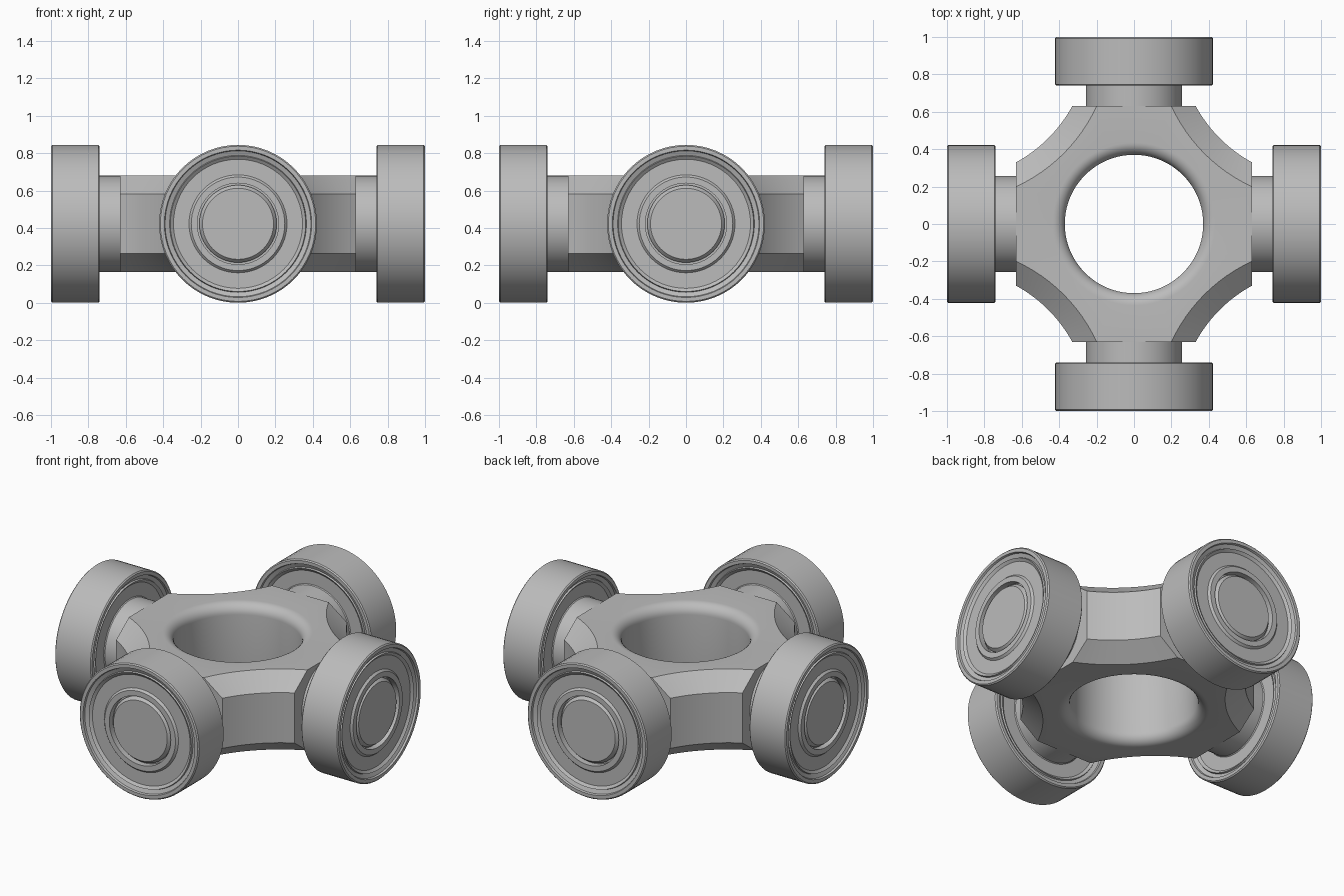
import bpy, bmesh
from math import sin, cos, pi, atan2, sqrt, asin

if "Cube" in bpy.data.objects:
    bpy.data.objects.remove(bpy.data.objects["Cube"])

MID = 0.422       # height of the axes
END = 0.63        # distance of the flat body ends
SEG = 64

steel = bpy.data.materials.new("grey steel")
steel.use_nodes = True
GREY = (0.5, 0.5, 0.5, 1)
steel.diffuse_color = GREY
steel.node_tree.nodes["Principled BSDF"].inputs["Base Color"].default_value = GREY


def loft(name, rings, closed=False):
    """Skin a list of equal-length vertex rings; cap the ends or close the loop."""
    bm = bmesh.new()
    loops = [[bm.verts.new(p) for p in ring] for ring in rings]
    pairs = list(zip(loops, loops[1:]))
    if closed:
        pairs.append((loops[-1], loops[0]))
    else:
        bm.faces.new(loops[0])
        bm.faces.new(loops[-1])
    for a, b in pairs:
        for i in range(len(a)):
            j = (i + 1) % len(a)
            bm.faces.new((a[i], a[j], b[j], b[i]))
    bmesh.ops.recalc_face_normals(bm, faces=bm.faces)
    mesh = bpy.data.meshes.new(name)
    bm.to_mesh(mesh)
    bm.free()
    mesh.materials.append(steel)
    ob = bpy.data.objects.new(name, mesh)
    bpy.context.collection.objects.link(ob)
    bpy.ops.object.select_all(action="DESELECT")
    ob.select_set(True)
    bpy.context.view_layer.objects.active = ob
    bpy.ops.object.shade_smooth_by_angle(angle=pi / 6)
    return ob


def lathe(name, profile, closed, turn):
    """Revolve (radius, distance) points about the y axis, then turn about z."""
    rings = [[(r * cos(2 * pi * k / SEG), d, r * sin(2 * pi * k / SEG))
              for k in range(SEG)] for r, d in profile]
    ob = loft(name, rings, closed)
    ob.location.z = MID
    ob.rotation_euler.z = turn
    return ob


def outline(half):
    """Square with four scooped corners; half is the half width of each flat end."""
    c = 0.995
    radius = sqrt((c - half) ** 2 + (c - END) ** 2)
    a0 = asin((c - half) / radius)          # scoop angles, swept towards +y
    a1 = pi / 2 - a0
    quarter = []
    for k in range(13):
        a = a0 + (a1 - a0) * k / 12
        quarter.append((c - radius * cos(a), c - radius * sin(a)))
    quarter.sort(key=lambda p: atan2(p[1], p[0]))
    quarter += [(half - 2 * half * k / 8, END) for k in range(1, 8)]
    pts = []
    for q in range(4):
        pts += quarter
        quarter = [(-y, x) for x, y in quarter]
    return pts


# Body: chamfered outer wall, then the rounded bore back down to the start
H, WALL, BORE, FILLET = 0.257, 0.16, 0.37, 0.065
narrow, wide = outline(0.2), outline(0.33)
angles = [atan2(y, x) for x, y in narrow]
rings = [[(x, y, MID + z) for x, y in shape]
         for shape, z in ((narrow, -H), (wide, -WALL), (wide, WALL), (narrow, H))]
arc = [(BORE + FILLET * (1 - sin(t)), H - FILLET * (1 - cos(t)))
       for t in (pi / 2 * k / 8 for k in range(9))]
bore = arc + [(r, -z) for r, z in reversed(arc)]
rings += [[(r * cos(a), r * sin(a), MID + z) for a in angles] for r, z in bore]
loft("cross_body", rings, closed=True)

# Bearing half section: inner race, shield, groove, outer race
half_section = [(0.217, 0.118), (0.25, 0.118), (0.262, 0.105), (0.345, 0.105),
                (0.362, 0.118), (0.366, 0.108), (0.39, 0.118), (0.394, 0.13),
                (0.415, 0.13), (0.422, 0.123)]
CENTRE = 0.87
bearing = [(r, CENTRE - d) for r, d in half_section]
bearing += [(r, CENTRE + d) for r, d in reversed(half_section)]

# Trunnion: thick neck, journal inside the bearing, chamfered tip
trunnion = [(0.257, 0.6), (0.257, 0.765), (0.218, 0.765), (0.218, 0.95),
            (0.207, 0.95), (0.207, 0.965), (0.19, 0.985)]

for i, side in enumerate(("back", "right", "front", "left")):
    lathe(side + "_trunnion", trunnion, False, i * pi / 2)
    # rotating +y by quarter turns gives back, right, front, left
    lathe(side + "_bearing", bearing, True, i * pi / 2)
